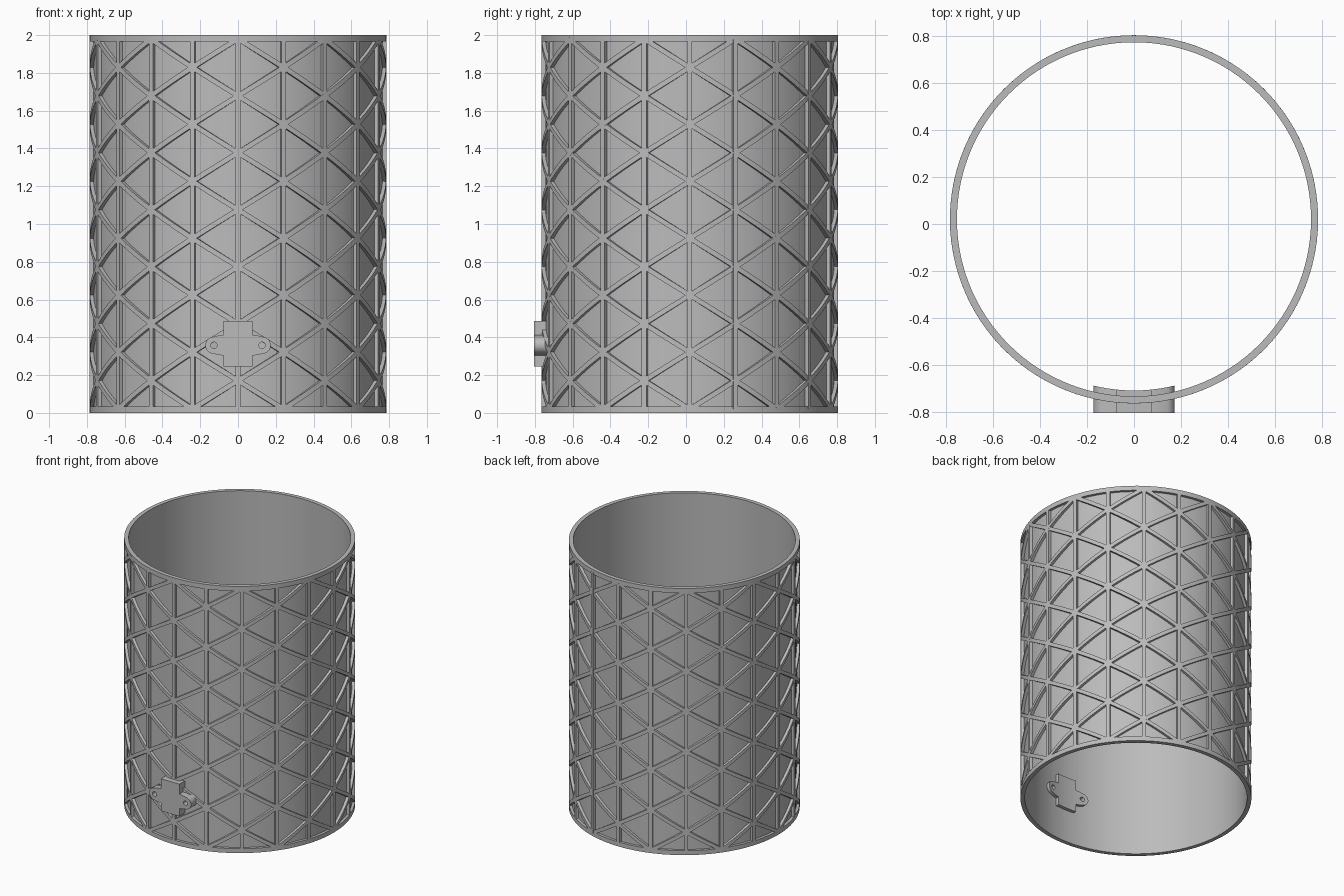
import bpy, bmesh, math

if "Cube" in bpy.data.objects:
    bpy.data.objects.remove(bpy.data.objects["Cube"])

CY = 0.02                                # y of the tube axis
R_IN, R_SKIN, R_OUT = 0.755, 0.765, 0.785
SEG = 120
COLS, ROWS = 20, 13                      # lattice columns around, half steps up
Z0, Z1 = 0.02, 1.98
STEP_A = 2 * math.pi / COLS
STEP_Z = (Z1 - Z0) / ROWS
RIB = 0.026

grey = bpy.data.materials.new("plain grey")
grey.diffuse_color = (0.5, 0.5, 0.5, 1)
grey.use_nodes = True
grey.node_tree.nodes["Principled BSDF"].inputs["Base Color"].default_value = grey.diffuse_color


def make(name, bm):
    bmesh.ops.recalc_face_normals(bm, faces=bm.faces)
    me = bpy.data.meshes.new(name)
    bm.to_mesh(me)
    bm.free()
    me.materials.append(grey)
    ob = bpy.data.objects.new(name, me)
    bpy.context.collection.objects.link(ob)
    return ob


def activate(ob):
    bpy.ops.object.select_all(action='DESELECT')
    ob.select_set(True)
    bpy.context.view_layer.objects.active = ob


def smooth(ob):
    activate(ob)
    bpy.ops.object.shade_smooth_by_angle(angle=math.radians(25))


def cut(ob, cutter):
    activate(ob)
    mod = ob.modifiers.new("cut", 'BOOLEAN')
    mod.operation = 'DIFFERENCE'
    mod.solver = 'EXACT'
    mod.object = cutter
    bpy.ops.object.modifier_apply(modifier=mod.name)


def on_tube(r, a, z):
    # angle 0 is the front (-y)
    return (r * math.sin(a), CY - r * math.cos(a), z)


def bridge(bm, rings, closed):
    n = len(rings[0])
    pairs = list(zip(rings, rings[1:])) + ([(rings[-1], rings[0])] if closed else [])
    for p, q in pairs:
        for i in range(n):
            j = (i + 1) % n
            bm.faces.new((p[i], p[j], q[j], q[i]))
    if not closed:
        bm.faces.new(rings[0])
        bm.faces.new(rings[-1])


def rib(bm, a0, z0, a1, z1, n):
    # rectangular bar wrapped on the tube
    dx, dz = (a1 - a0) * R_OUT, z1 - z0
    length = math.hypot(dx, dz)
    oa, oz = -dz / length * RIB / 2 / R_OUT, dx / length * RIB / 2
    rings = []
    for k in range(n + 1):
        t = k / n
        a, z = a0 + (a1 - a0) * t, z0 + dz * t
        rings.append([bm.verts.new(on_tube(r, a + s * oa, z + s * oz))
                      for r, s in ((R_IN + 0.004, -1), (R_OUT, -1),
                                   (R_OUT, 1), (R_IN + 0.004, 1))])
    bridge(bm, rings, False)


# tube wall with a raised band at each end
profile = [(R_IN, 0), (R_OUT, 0), (R_OUT, 0.033), (R_SKIN, 0.033),
           (R_SKIN, 1.965), (R_OUT, 1.965), (R_OUT, 2), (R_IN, 2)]
bm = bmesh.new()
bridge(bm, [[bm.verts.new(on_tube(r, 2 * math.pi * k / SEG, z)) for r, z in profile]
            for k in range(SEG)], True)
wall = make("tube_wall", bm)

# upright ribs
bm = bmesh.new()
for i in range(COLS):
    rib(bm, i * STEP_A, Z0, i * STEP_A, Z1, 1)
smooth(make("upright_ribs", bm))

# diagonal ribs winding both ways
for name, d in (("diagonal_ribs_right", 1), ("diagonal_ribs_left", -1)):
    bm = bmesh.new()
    for i in range(1, COLS, 2):
        rib(bm, i * STEP_A, Z0, (i + d * ROWS) * STEP_A, Z1, ROWS * 6)
    smooth(make(name, bm))

# cross-shaped bracket with two rounded ears
EX, EZ, ER = 0.128, 0.358, 0.045
half = [(0.077, 0.487), (0.077, 0.412), (0.1, 0.41)]
half += [(EX + ER * math.cos(math.radians(t)), EZ + ER * math.sin(math.radians(t)))
         for t in range(70, -71, -14)]
half += [(0.1, 0.306), (0.077, 0.304), (0.077, 0.245)]
outline = half + [(-x, z) for x, z in reversed(half)]
bm = bmesh.new()
bridge(bm, [[bm.verts.new((x, y, z)) for x, z in outline] for y in (-0.805, -0.6)], False)
bracket = make("bracket", bm)

# round cutter gives the bracket its curved back
bm = bmesh.new()
bridge(bm, [[bm.verts.new(on_tube(0.73, 2 * math.pi * k / SEG, z)) for k in range(SEG)]
            for z in (0.1, 0.7)], False)
core = make("core_cutter", bm)
core.hide_render = True
cut(bracket, core)
cutters = [core]

# screw holes through the ears and wall
for s in (-1, 1):
    bm = bmesh.new()
    bridge(bm, [[bm.verts.new((s * EX + 0.017 * math.cos(math.pi * k / 12), y,
                               EZ + 0.017 * math.sin(math.pi * k / 12)))
                 for k in range(24)] for y in (-0.9, -0.55)], False)
    hole = make("hole_cutter", bm)
    hole.hide_render = True
    cut(bracket, hole)
    cut(wall, hole)
    cutters.append(hole)

for c in cutters:
    bpy.data.objects.remove(c)
smooth(wall)
smooth(bracket)
